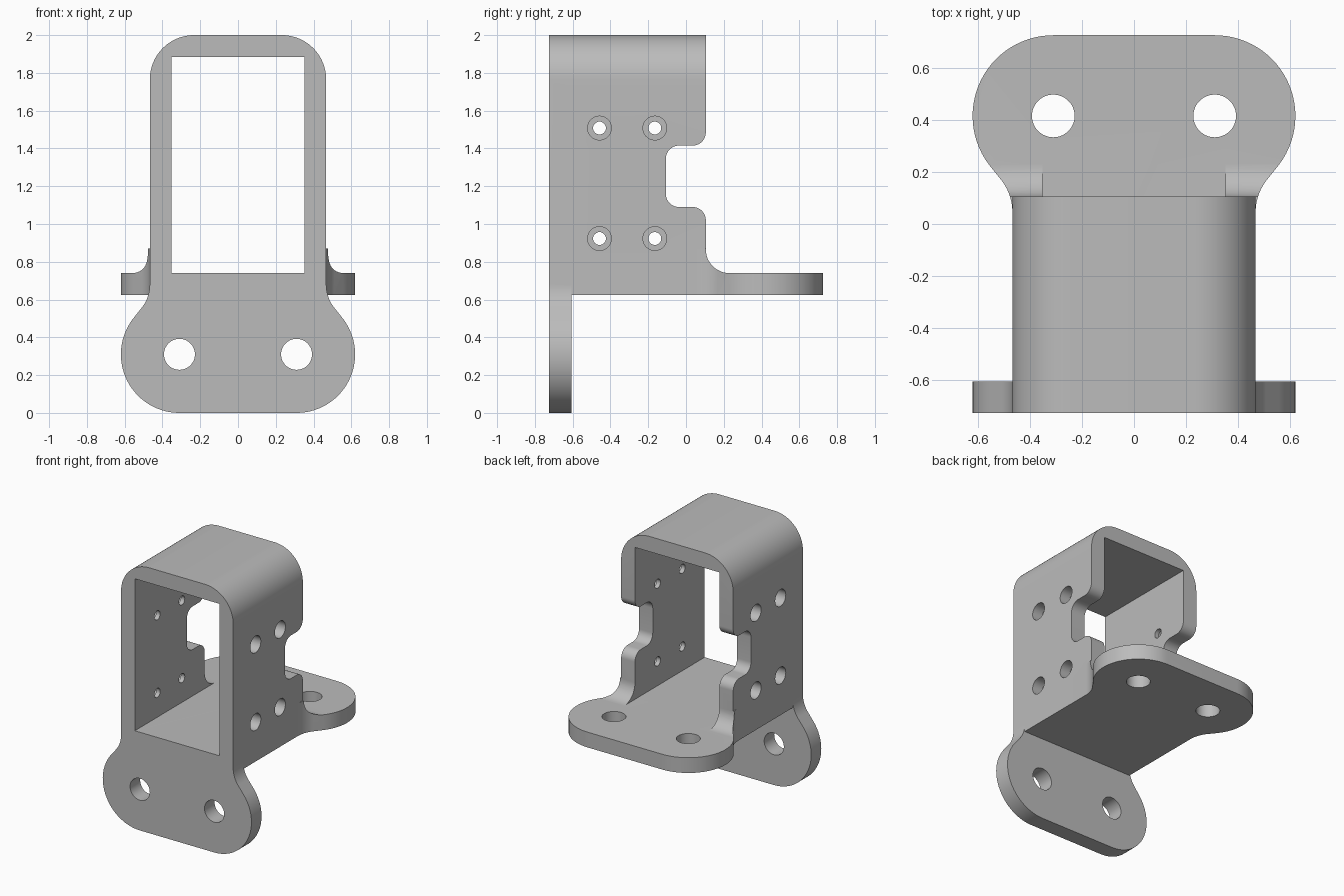
import bpy, bmesh
from math import sin, cos, tan, pi, radians
from mathutils import Vector

if "Cube" in bpy.data.objects:
    bpy.data.objects.remove(bpy.data.objects["Cube"], do_unlink=True)

grey = bpy.data.materials.new("plain grey")
grey.use_nodes = True
grey.diffuse_color = (0.5, 0.5, 0.5, 1)
grey.node_tree.nodes["Principled BSDF"].inputs["Base Color"].default_value = (0.5, 0.5, 0.5, 1)


def arc(cx, cy, r, start, end, n):
    angles = [radians(start + (end - start) * i / n) for i in range(n + 1)]
    return [(cx + r * cos(a), cy + r * sin(a)) for a in angles]


def rounded(corners, n=12):
    """Polygon whose corners (x, y, radius) are filleted."""
    out = []
    for i, (x, y, r) in enumerate(corners):
        p = Vector((x, y))
        if r == 0:
            out.append((x, y))
            continue
        u = (Vector(corners[i - 1][:2]) - p).normalized()
        v = (Vector(corners[(i + 1) % len(corners)][:2]) - p).normalized()
        half = u.angle(v) / 2
        centre = p + (u + v).normalized() * (r / sin(half))
        a = p + u * (r / tan(half)) - centre
        b = p + v * (r / tan(half)) - centre
        sweep = a.angle(b)
        for k in range(n + 1):
            t = sweep * k / n
            q = centre + (a * sin(sweep - t) + b * sin(t)) / sin(sweep)
            out.append((q.x, q.y))
    return out


def prism(name, pts, axis, lo, hi):
    """Extrude a flat outline along one axis."""
    place = {"X": lambda a, b, c: (c, a, b),
             "Y": lambda a, b, c: (a, c, b),
             "Z": lambda a, b, c: (a, b, c)}[axis]
    bm = bmesh.new()
    face = bm.faces.new([bm.verts.new(place(a, b, lo)) for a, b in pts])
    ext = bmesh.ops.extrude_face_region(bm, geom=[face])
    shift = Vector(place(0, 0, hi - lo))
    bmesh.ops.translate(bm, vec=shift,
                        verts=[g for g in ext["geom"] if isinstance(g, bmesh.types.BMVert)])
    bmesh.ops.recalc_face_normals(bm, faces=bm.faces)
    mesh = bpy.data.meshes.new(name)
    bm.to_mesh(mesh)
    bm.free()
    mesh.materials.append(grey)
    ob = bpy.data.objects.new(name, mesh)
    bpy.context.collection.objects.link(ob)
    return ob


def combine(body, tool, operation):
    mod = body.modifiers.new("combine", "BOOLEAN")
    mod.operation, mod.solver, mod.object = operation, "EXACT", tool
    tool.hide_render = True
    bpy.context.view_layer.objects.active = body
    bpy.ops.object.modifier_apply(modifier=mod.name)
    bpy.data.objects.remove(tool, do_unlink=True)


def drill(body, a, b, r, axis, lo, hi, n=48):
    combine(body, prism("drill", arc(a, b, r, 0, 360, n)[:-1], axis, lo, hi), "DIFFERENCE")


# Ear outline: round lobes, straight flank, then a fillet into the body width
LOBE, WIDTH, LEFT, FRONT = 0.31, 0.467, 0.352, -0.725
half = arc(LOBE, LOBE, LOBE, -90, 37, 28)
half += arc(WIDTH + 0.2, 0.68, 0.2, 217, 180, 10) + [(0.4, 0.7)]
ear = half + [(-x, d) for x, d in reversed(half)]

# Housing block with rounded top edges, joined to the rear mounting ear
bracket = prism("bracket", rounded([(-WIDTH, 0.5, 0), (WIDTH, 0.5, 0),
                                    (WIDTH, 2, 0.235), (-WIDTH, 2, 0.235)], 20),
                "Y", FRONT, 0.2)
rear_ear = prism("rear_ear", [(x, 0.725 - d) for x, d in ear], "Z", 0.5, 0.87)
combine(bracket, rear_ear, "UNION")

# Side silhouette: floor thickness, ear fillet and cable notch
BACK = 0.105
side = rounded([(-1, 0.625, 0), (1, 0.625, 0), (1, 0.74, 0), (BACK, 0.74, 0.125),
                (BACK, 1.09, 0.07), (-0.107, 1.09, 0.07), (-0.107, 1.415, 0.07),
                (BACK, 1.415, 0.07), (BACK, 2.3, 0), (-1, 2.3, 0)])
combine(bracket, prism("side_trim", side, "X", -1, 1), "INTERSECT")

# Rectangular opening from front to back
opening = [(-LEFT, 0.74), (LEFT, 0.74), (LEFT, 1.885), (-LEFT, 1.885)]
combine(bracket, prism("opening", opening, "Y", -1, 1), "DIFFERENCE")

# Front mounting ear hanging below the housing
combine(bracket, prism("front_ear", ear, "Y", FRONT, -0.605), "UNION")

# Mounting holes in both ears
for x in (-LOBE, LOBE):
    drill(bracket, x, LOBE, 0.082, "Y", -1, -0.5)
    drill(bracket, x, 0.725 - LOBE, 0.082, "Z", 0.5, 0.8)

# Counterbored screw holes through both side walls
for y in (-0.458, -0.165):
    for z in (0.923, 1.508):
        drill(bracket, y, z, 0.034, "X", -1, 1, 32)
        drill(bracket, y, z, 0.063, "X", 0.385, 1, 32)
        drill(bracket, y, z, 0.063, "X", -1, -0.385, 32)

bpy.ops.object.select_all(action="DESELECT")
bracket.select_set(True)
bpy.context.view_layer.objects.active = bracket
bpy.ops.object.shade_smooth_by_angle(angle=radians(30))
